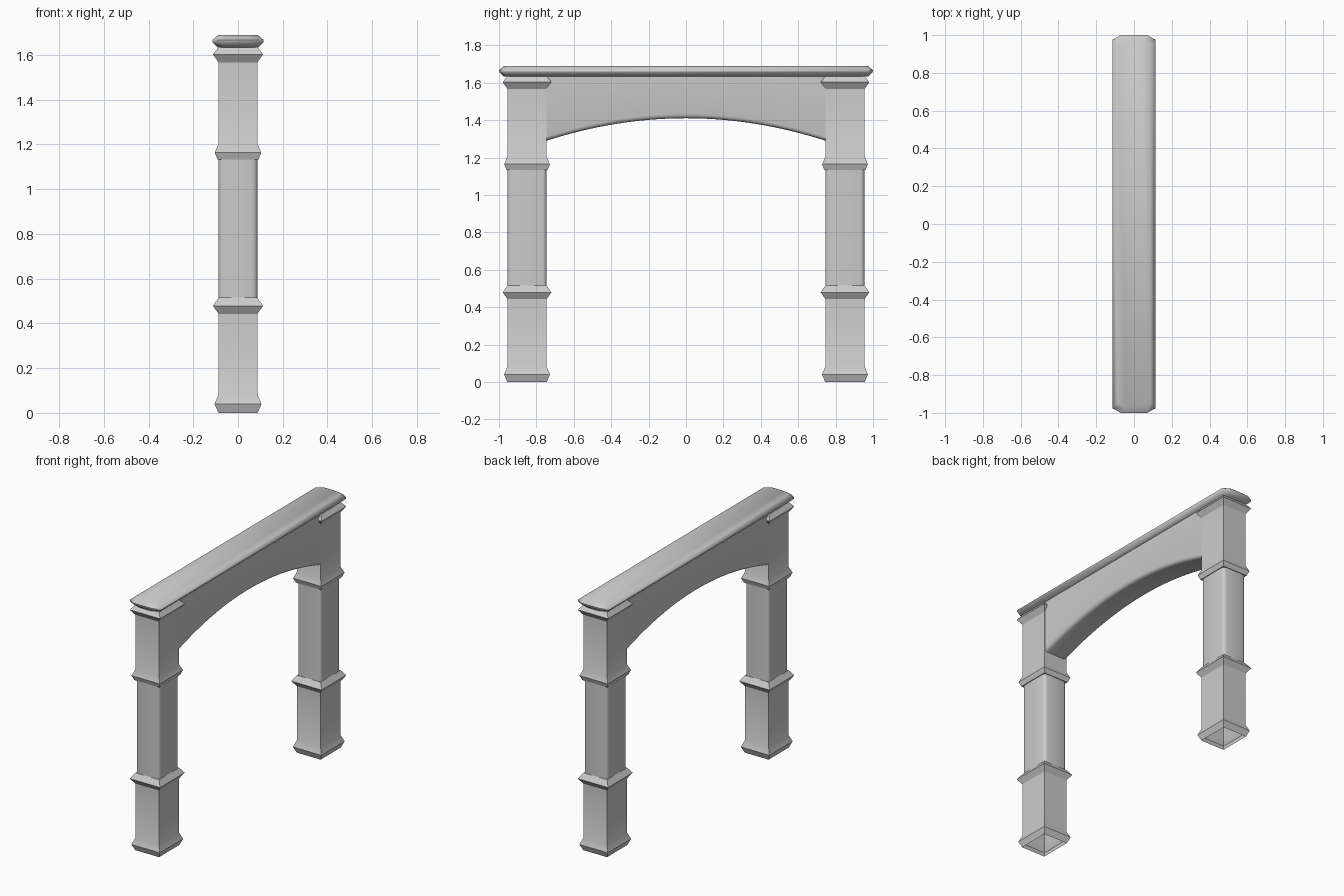
import bpy, bmesh, math

if "Cube" in bpy.data.objects:
    bpy.data.objects.remove(bpy.data.objects["Cube"])

HX, HY, POST_Y = 0.087, 0.105, 0.85


def skin(name, rings, first_cap=False, last_cap=False, smooth=30):
    """Skin closed rings of points into a surface."""
    bm = bmesh.new()
    loops = [[bm.verts.new(p) for p in ring] for ring in rings]
    n = len(loops[0])
    for a, b in zip(loops, loops[1:]):
        for i in range(n):
            j = (i + 1) % n
            bm.faces.new((a[i], a[j], b[j], b[i]))
    if first_cap:
        bm.faces.new(loops[0][::-1])
    if last_cap:
        bm.faces.new(loops[-1])
    bmesh.ops.recalc_face_normals(bm, faces=bm.faces)
    me = bpy.data.meshes.new(name)
    bm.to_mesh(me)
    bm.free()
    ob = bpy.data.objects.new(name, me)
    bpy.context.collection.objects.link(ob)
    bpy.ops.object.select_all(action='DESELECT')
    ob.select_set(True)
    bpy.context.view_layer.objects.active = ob
    bpy.ops.object.shade_smooth_by_angle(angle=math.radians(smooth))
    return ob


def rect(z, hx, hy, cy=0.0, rx=0.0, ry=0.0, seg=0):
    """Horizontal rectangle; corners sharp, chamfered or rounded."""
    pts = []
    for k, (sx, sy) in enumerate(((1, 1), (-1, 1), (-1, -1), (1, -1))):
        if seg == 0:
            pts.append((sx * hx, cy + sy * hy, z))
            continue
        for s in range(seg + 1):
            a = math.pi / 2 * (k + s / seg)
            pts.append((sx * (hx - rx) + rx * math.cos(a),
                        cy + sy * (hy - ry) + ry * math.sin(a), z))
    return pts


# Moulded profiles: (height, outward offset)
LOWER = [(0, 0.001), (0.04, 0.018), (0.082, 0), (0.443, 0), (0.479, 0.025), (0.515, 0)]
UPPER = [(1.133, 0.005), (1.164, 0.017), (1.204, 0), (1.567, 0), (1.603, 0.025), (1.636, 0)]

for side, label in ((-1, "front"), (1, "back")):
    cy = side * POST_Y
    # Square pedestal, open underneath
    skin(label + "_pedestal", [rect(z, HX + o, HY + o, cy) for z, o in LOWER], last_cap=True)
    # Shaft with rounded corners
    skin(label + "_shaft", [rect(z, HX, HY, cy, 0.022, 0.022, 3) for z in (0.514, 1.134)], smooth=40)
    # Square upper block
    skin(label + "_upper_block", [rect(z, HX + o, HY + o, cy) for z, o in UPPER], True, True)

# Arched panel with rounded lower edges
R, W, TOP = 0.022, 0.085, 1.637
half = [(W, TOP)] + [(W - R + R * math.cos(a), a) for a in (0, math.pi / 6, math.pi / 3, math.pi / 2)]
sections = []
N = 32
for i in range(N + 1):
    y = -0.75 + 1.5 * i / N
    zb = 1.41 - 0.12 * (y / 0.745) ** 2
    right = [(W, y, TOP)] + [(x, y, zb + R - R * math.sin(a)) for x, a in half[1:]]
    sections.append(right + [(-x, yy, z) for x, yy, z in reversed(right)])
skin("arch_panel", sections, True, True, smooth=40)

# Top beam with sloped edges and clipped corners
beam = [(1.634, 0.090, 0.974), (1.656, 0.114, 0.998), (1.667, 0.115, 1.0), (1.69, 0.088, 0.972)]
skin("top_beam", [rect(z, hx, hy, 0, 0.045, 0.026, 1) for z, hx, hy in beam], True, True, smooth=60)
